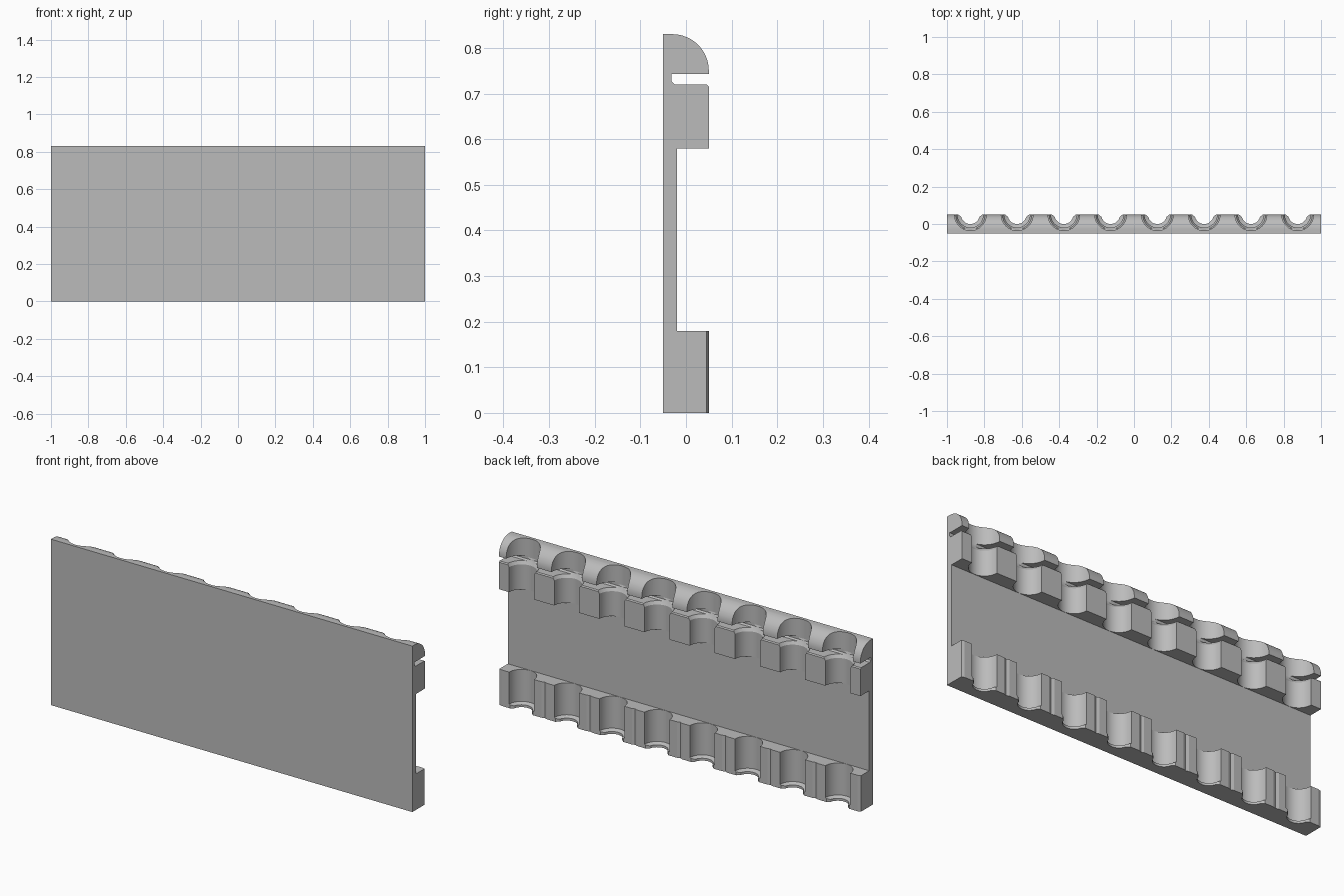
import bpy
import bmesh
import math

cube = bpy.data.objects.get("Cube")
if cube:
    bpy.data.objects.remove(cube)

BAYS = 8
PITCH = 2 / BAYS
FRONT_Y = 0.05  # open face of the bays

grey = bpy.data.materials.new("plain_grey")
grey.use_nodes = True
colour = (0.5, 0.5, 0.5, 1)
grey.diffuse_color = colour
grey.node_tree.nodes["Principled BSDF"].inputs["Base Color"].default_value = colour


def finish(bm, name):
    bmesh.ops.recalc_face_normals(bm, faces=bm.faces)
    mesh = bpy.data.meshes.new(name)
    bm.to_mesh(mesh)
    bm.free()
    obj = bpy.data.objects.new(name, mesh)
    bpy.context.collection.objects.link(obj)
    mesh.materials.append(grey)
    return obj


def extrude(bm, points, offset):
    """Add a solid by sweeping a closed outline along an offset."""
    face = bm.faces.new([bm.verts.new(p) for p in points])
    ext = bmesh.ops.extrude_face_region(bm, geom=[face], use_keep_orig=True)
    verts = [v for v in ext["geom"] if isinstance(v, bmesh.types.BMVert)]
    bmesh.ops.translate(bm, verts=verts, vec=offset)


def revolve(bm, profile, x, y, steps=64):
    """Add a closed solid of revolution from (radius, z) pairs."""
    rings = []
    for r, z in profile:
        angles = [2 * math.pi * (i + 0.5) / steps for i in range(steps)]
        rings.append([bm.verts.new((x + r * math.cos(a), y + r * math.sin(a), z))
                      for a in angles])
    for low, high in zip(rings, rings[1:]):
        for i in range(steps):
            j = (i + 1) % steps
            bm.faces.new((low[i], low[j], high[j], high[i]))
    bm.faces.new(rings[0])
    bm.faces.new(rings[-1])


def cut(target, bm, name):
    cutter = finish(bm, name)
    mod = target.modifiers.new(name, 'BOOLEAN')
    mod.operation = 'DIFFERENCE'
    mod.solver = 'EXACT'
    mod.object = cutter
    bpy.context.view_layer.objects.active = target
    bpy.ops.object.modifier_apply(modifier=mod.name)
    bpy.data.objects.remove(cutter)


# Side section: back plate, foot, middle rail, slot and rounded hood
section = [(-0.05, 0), (0.05, 0), (0.05, 0.18), (-0.02, 0.18),
           (-0.02, 0.58), (0.05, 0.58), (0.05, 0.715), (0.045, 0.72),
           (-0.025, 0.72), (-0.032, 0.727), (-0.032, 0.743), (0.05, 0.743)]
for i in range(17):
    a = math.pi / 2 * i / 16
    section.append((-0.03 + 0.08 * math.cos(a), 0.75 + 0.08 * math.sin(a)))
section.append((-0.05, 0.83))
bm = bmesh.new()
extrude(bm, [(-1, y, z) for y, z in section], (2, 0, 0))
rack = finish(bm, "bay_rack")

# Stepped round bays, narrow at the foot lip and wide at the hood
bay = [(0.05, -0.02), (0.05, 0.012), (0.069, 0.02), (0.069, 0.705),
       (0.08, 0.722), (0.085, 0.735), (0.085, 0.86)]
centres = [-1 + PITCH * (i + 0.5) for i in range(BAYS)]
bm = bmesh.new()
for x in centres:
    revolve(bm, bay, x, FRONT_Y)
cut(rack, bm, "bay_cutter")

# Flared mouth of each foot lip
bm = bmesh.new()
for x in centres:
    outline = [(-0.044, 0.034), (0.044, 0.034), (0.068, 0.054), (-0.068, 0.054)]
    extrude(bm, [(x + dx, y, -0.02) for dx, y in outline], (0, 0, 0.06))
cut(rack, bm, "lip_cutter")

# Shallow grooves between bays on the foot
bm = bmesh.new()
for i in range(BAYS + 1):
    x = -1 + PITCH * i
    outline = [(0, 0.045), (0.03, 0.055), (-0.03, 0.055)]
    extrude(bm, [(x + dx, y, -0.02) for dx, y in outline], (0, 0, 0.25))
cut(rack, bm, "groove_cutter")

bpy.ops.object.select_all(action='DESELECT')
rack.select_set(True)
bpy.context.view_layer.objects.active = rack
bpy.ops.object.shade_smooth_by_angle(angle=math.radians(15))
